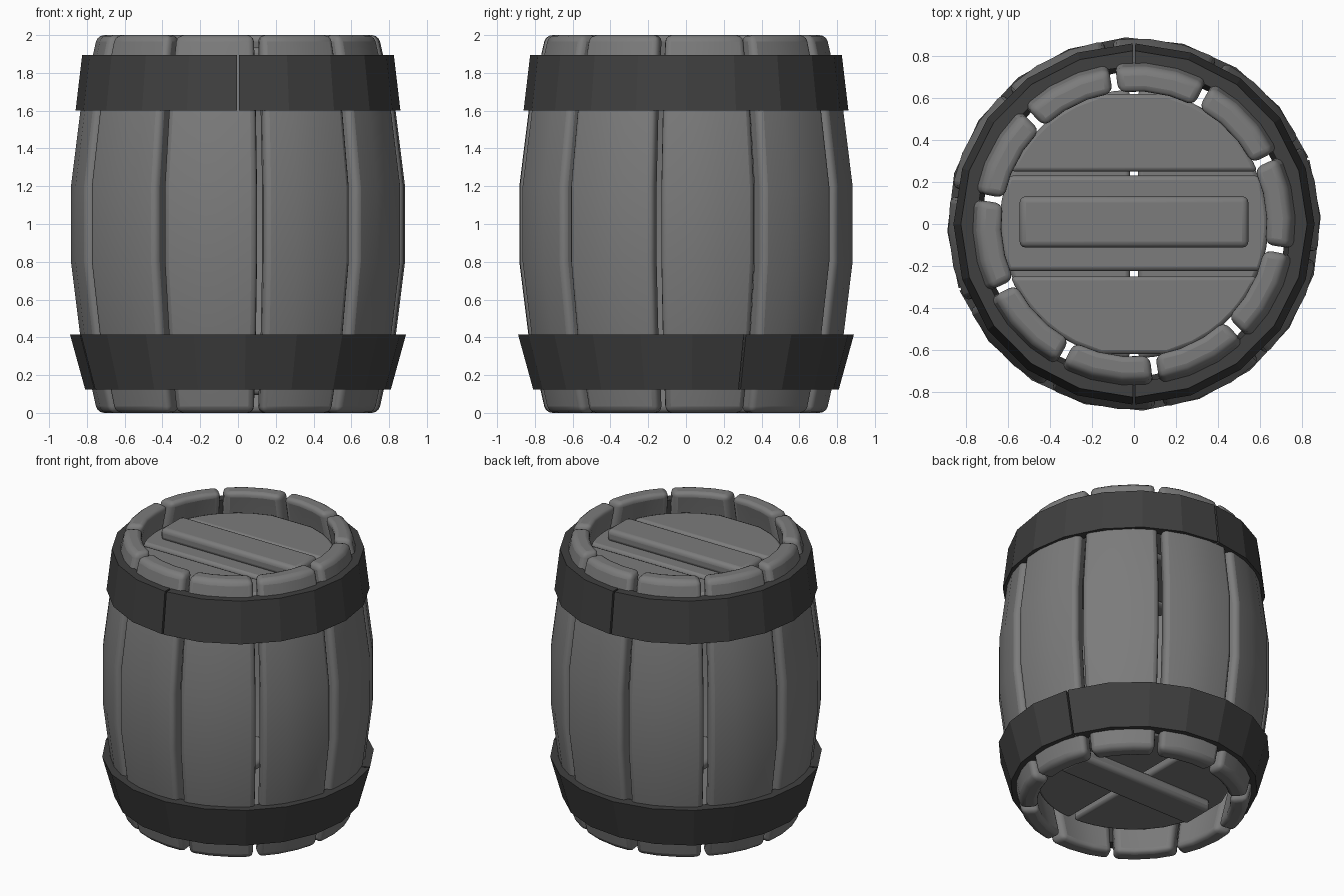
import bpy, bmesh
from math import radians, sin, cos, sqrt

if "Cube" in bpy.data.objects:
    bpy.data.objects.remove(bpy.data.objects["Cube"])


def material(name, value):
    mat = bpy.data.materials.new(name)
    mat.use_nodes = True
    colour = (value, value, value, 1)
    mat.diffuse_color = colour
    mat.node_tree.nodes["Principled BSDF"].inputs["Base Color"].default_value = colour
    return mat


WOOD = material("grey wood", 0.2)
IRON = material("dark iron", 0.05)


def finish(bm, name, mat, bevel=0.0, segments=3):
    bmesh.ops.recalc_face_normals(bm, faces=bm.faces)
    mesh = bpy.data.meshes.new(name)
    bm.to_mesh(mesh)
    bm.free()
    obj = bpy.data.objects.new(name, mesh)
    bpy.context.collection.objects.link(obj)
    mesh.materials.append(mat)
    if bevel:
        mod = obj.modifiers.new("rounded edges", 'BEVEL')
        mod.width, mod.segments = bevel, segments
        mod.limit_method, mod.angle_limit = 'ANGLE', radians(50)
        bpy.ops.object.select_all(action='DESELECT')
        obj.select_set(True)
        bpy.context.view_layer.objects.active = obj
        bpy.ops.object.shade_smooth_by_angle(angle=radians(40))
    return obj


def arc_solid(name, mat, start, end, steps, profile, bevel=0.0):
    """Sweep a closed (radius, z) profile around the z axis and cap its ends."""
    bm = bmesh.new()
    rings = []
    for i in range(steps + 1):
        a = radians(start + (end - start) * i / steps)
        rings.append([bm.verts.new((r * cos(a), r * sin(a), z)) for r, z in profile])
    n = len(profile)
    for r0, r1 in zip(rings, rings[1:]):
        for k in range(n):
            bm.faces.new((r0[k], r1[k], r1[(k + 1) % n], r0[(k + 1) % n]))
    bm.faces.new(rings[0])
    bm.faces.new(rings[-1])
    return finish(bm, name, mat, bevel)


# Bulging staves
outer = [(0.745, 0), (0.835, 0.4), (0.885, 0.8), (0.885, 1.2), (0.835, 1.6), (0.745, 2)]
stave_profile = outer + [(r - 0.12, z) for r, z in reversed(outer)]
for i in range(10):
    mid = 8 + 36 * i
    arc_solid(f"stave_{i + 1}", WOOD, mid - 16.8, mid + 16.8, 3, stave_profile, 0.035)


# Split iron hoops, each made of two halves
def hoop(name, split, r_low, r_high, z_low, z_high, thickness):
    profile = [(r_low, z_low), (r_high, z_high),
               (r_high - thickness, z_high), (r_low - thickness, z_low)]
    for side, a in (("first", split), ("second", split + 180)):
        arc_solid(f"{name}_{side}_half", IRON, a + 0.4, a + 179.6, 10, profile)


hoop("upper_hoop", 90, 0.86, 0.825, 1.6, 1.895, 0.07)
hoop("lower_hoop", 20.5, 0.81, 0.89, 0.125, 0.415, 0.08)


# Lid planks, cut to the round from strips
def plank(name, low, high, z_low, z_high, along_x, radius=0.64, steps=8):
    pts = []
    for i in range(steps + 1):
        c = low + (high - low) * i / steps
        pts.append((sqrt(max(radius ** 2 - c ** 2, 0.01)), c))
    pts += [(-x, c) for x, c in reversed(pts)]
    if not along_x:
        pts = [(c, x) for x, c in pts]
    bm = bmesh.new()
    base = bm.faces.new([bm.verts.new((x, y, z_low)) for x, y in pts])
    top = bmesh.ops.extrude_face_region(bm, geom=[base])["geom"]
    bmesh.ops.translate(bm, vec=(0, 0, z_high - z_low),
                        verts=[v for v in top if isinstance(v, bmesh.types.BMVert)])
    finish(bm, name, WOOD, 0.02, 2)


plank("top_plank_front", -0.62, -0.25, 1.77, 1.86, True)
plank("top_plank_middle", -0.225, 0.23, 1.77, 1.86, True)
plank("top_plank_back", 0.25, 0.62, 1.77, 1.86, True)
plank("bottom_plank_right", -0.62, -0.02, 0.17, 0.25, False)
plank("bottom_plank_left", 0.02, 0.62, 0.17, 0.25, False)


# Cross bars holding the planks
def bar(name, z):
    bm = bmesh.new()
    bmesh.ops.create_cube(bm, size=1)
    bmesh.ops.scale(bm, vec=(1.09, 0.245, 0.09), verts=bm.verts)
    bmesh.ops.translate(bm, vec=(0, 0.01, z), verts=bm.verts)
    finish(bm, name, WOOD, 0.03)


bar("top_bar", 1.89)
bar("bottom_bar", 0.14)
